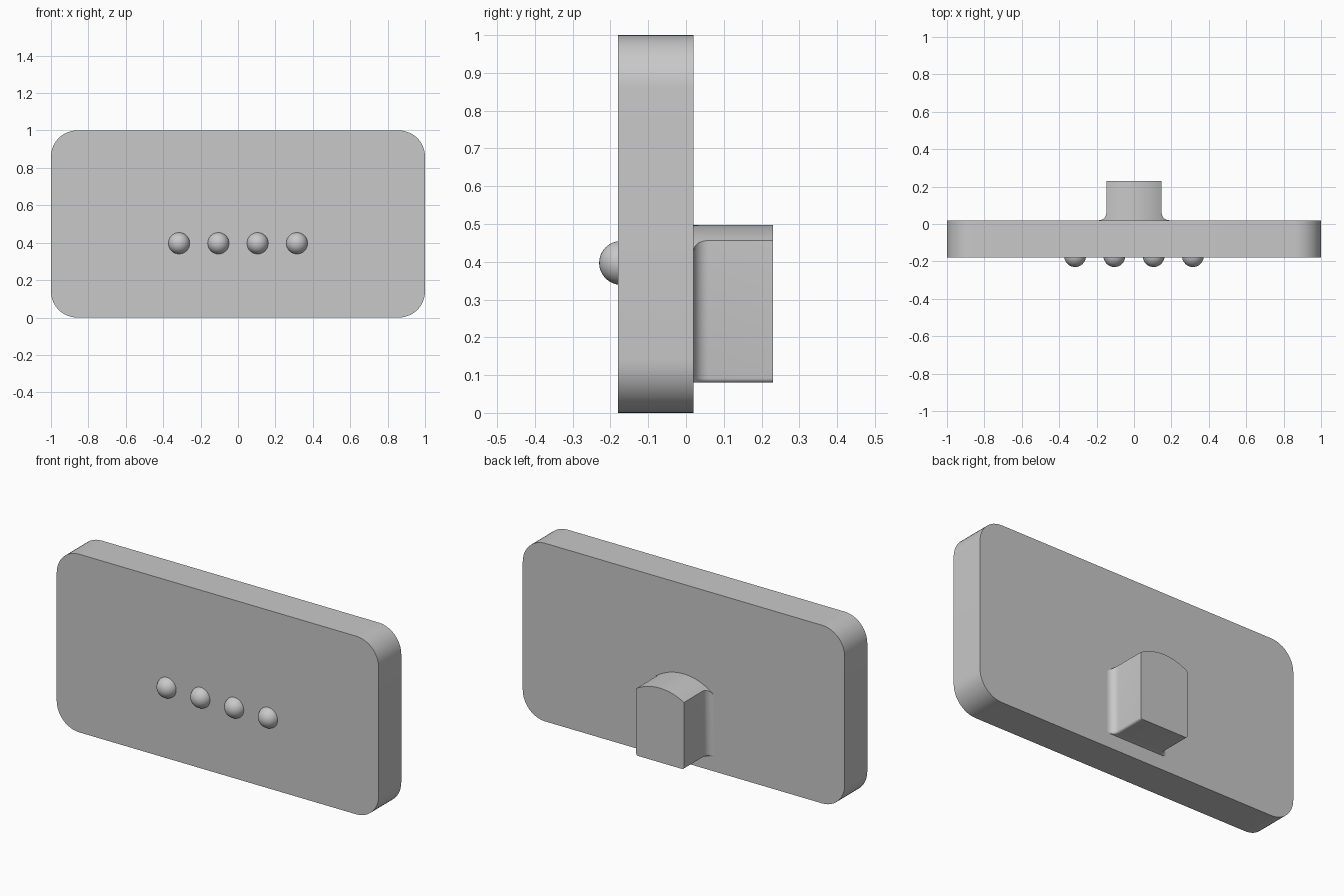
import bpy
import bmesh
from math import sin, cos, asin, pi, sqrt, radians

cube = bpy.data.objects.get("Cube")
if cube:
    bpy.data.objects.remove(cube, do_unlink=True)

grey = bpy.data.materials.new("plain grey")
grey.use_nodes = True
colour = (0.58, 0.58, 0.58, 1)
grey.diffuse_color = colour
grey.node_tree.nodes["Principled BSDF"].inputs["Base Color"].default_value = colour


def arc(cx, cz, r, start, end, steps):
    """Points on an arc in the XZ plane."""
    angles = [start + (end - start) * i / steps for i in range(steps + 1)]
    return [(cx + r * cos(a), cz + r * sin(a)) for a in angles]


def loft(name, sections):
    """Skin matching XZ outlines placed at successive y positions, with end caps."""
    bm = bmesh.new()
    rings = [[bm.verts.new((x, y, z)) for x, z in outline] for y, outline in sections]
    for a, b in zip(rings, rings[1:]):
        for i in range(len(a)):
            j = (i + 1) % len(a)
            bm.faces.new((a[i], a[j], b[j], b[i]))
    bm.faces.new(rings[0])
    bm.faces.new(rings[-1])
    bmesh.ops.recalc_face_normals(bm, faces=bm.faces)
    mesh = bpy.data.meshes.new(name)
    bm.to_mesh(mesh)
    bm.free()
    obj = bpy.data.objects.new(name, mesh)
    bpy.context.collection.objects.link(obj)
    finish(obj)


def finish(obj):
    obj.data.materials.append(grey)
    bpy.ops.object.select_all(action="DESELECT")
    obj.select_set(True)
    bpy.context.view_layer.objects.active = obj
    bpy.ops.object.shade_smooth_by_angle(angle=radians(30))


# Rounded rectangular plate
FRONT, BACK, R = -0.18, 0.02, 0.14
plate = []
corners = [(1 - R, 1 - R), (R - 1, 1 - R), (R - 1, R), (1 - R, R)]
for k, (cx, cz) in enumerate(corners):
    plate += arc(cx, cz, R, k * pi / 2, (k + 1) * pi / 2, 12)
loft("plate", [(FRONT, plate), (BACK, plate)])


# Rear lug with an arched top, flaring sideways into the plate
def lug_outline(w):
    crown, radius, bottom, r = 0.497, 0.289, 0.08, 0.012
    half = asin(w / radius)
    top = arc(0, crown - radius, radius, pi / 2 - half, pi / 2 + half, 20)
    left = arc(r - w, bottom + r, r, pi, 1.5 * pi, 4)
    right = arc(w - r, bottom + r, r, 1.5 * pi, 2 * pi, 4)
    return top + left + right


WIDTH, FLARE = 0.148, 0.04
sections = []
for i in range(9):
    a = i / 8 * pi / 2
    sections.append((BACK + FLARE * sin(a), lug_outline(WIDTH + FLARE * (1 - cos(a)))))
sections = [(BACK + FLARE * (1 - cos(i / 8 * pi / 2)),
             lug_outline(WIDTH + FLARE * (1 - sin(i / 8 * pi / 2)))) for i in range(9)]
sections.append((0.23, lug_outline(WIDTH)))
loft("rear_lug", sections)

# Row of four round studs on the front
for i in range(4):
    bpy.ops.mesh.primitive_uv_sphere_add(
        segments=32, ring_count=16, radius=0.058,
        location=((i - 1.5) * 0.21, -0.172, 0.397))
    stud = bpy.context.object
    stud.name = f"front_stud_{i + 1}"
    finish(stud)
